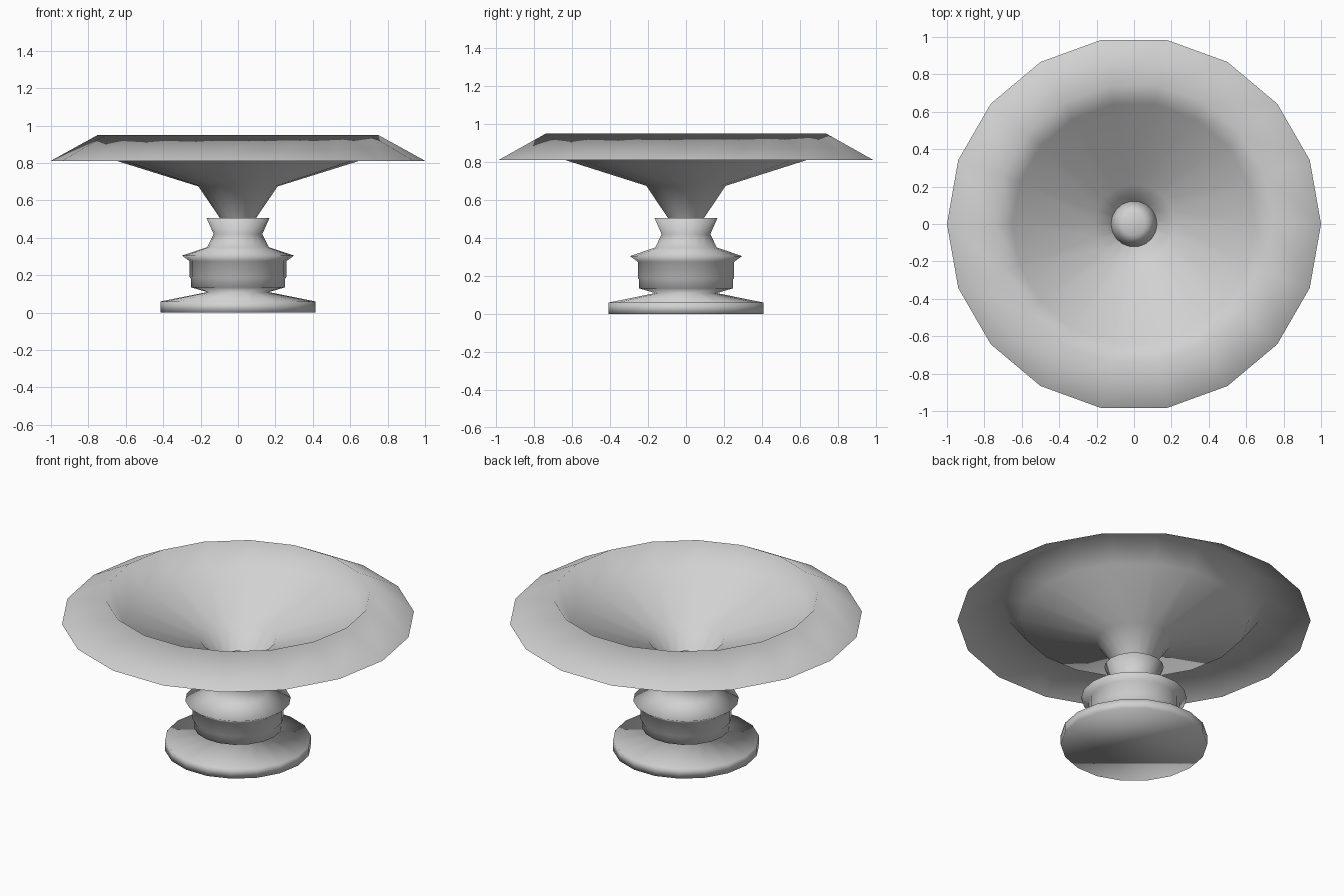
import bpy, bmesh
from math import cos, sin, tau

SIDES = 18

cube = bpy.data.objects.get("Cube")
if cube:
    bpy.data.objects.remove(cube, do_unlink=True)

stone = bpy.data.materials.new("grey stone")
stone.use_nodes = True
grey = (0.64, 0.64, 0.64, 1)
stone.diffuse_color = grey
stone.node_tree.nodes["Principled BSDF"].inputs["Base Color"].default_value = grey


def lathe(name, profile, cap_start=False, cap_end=False):
    """Spin a (radius, height) profile about the z axis."""
    bm = bmesh.new()
    rings = [[bm.verts.new((r * cos(tau * i / SIDES), r * sin(tau * i / SIDES), z))
              for i in range(SIDES)] for r, z in profile]
    for low, high in zip(rings, rings[1:]):
        for i in range(SIDES):
            j = (i + 1) % SIDES
            bm.faces.new((low[i], low[j], high[j], high[i]))
    if cap_start:
        bm.faces.new(rings[0][::-1])
    if cap_end:
        bm.faces.new(rings[-1])
    for face in bm.faces:
        face.smooth = True
    mesh = bpy.data.meshes.new(name)
    bm.to_mesh(mesh)
    bm.free()
    mesh.materials.append(stone)
    obj = bpy.data.objects.new(name, mesh)
    bpy.context.collection.objects.link(obj)
    return obj


# Turned pedestal: foot, grooved drum, collar and flared neck
lathe("pedestal", [(0.415, 0), (0.415, 0.06), (0.165, 0.11), (0.25, 0.135),
                   (0.25, 0.18), (0.258, 0.19), (0.258, 0.275), (0.30, 0.305),
                   (0.165, 0.35), (0.13, 0.42), (0.168, 0.505), (0.09, 0.505)],
      cap_start=True)

# Thin bowl with a sloping overhanging rim, open underneath
lathe("bowl", [(1, 0.812), (0.75, 0.95), (0.65, 0.812), (0.212, 0.675), (0.096, 0.505)])

# Small spout at the bottom of the bowl
lathe("spout", [(0.09, 0.505), (0.123, 0.545), (0.06, 0.58)], cap_end=True)
